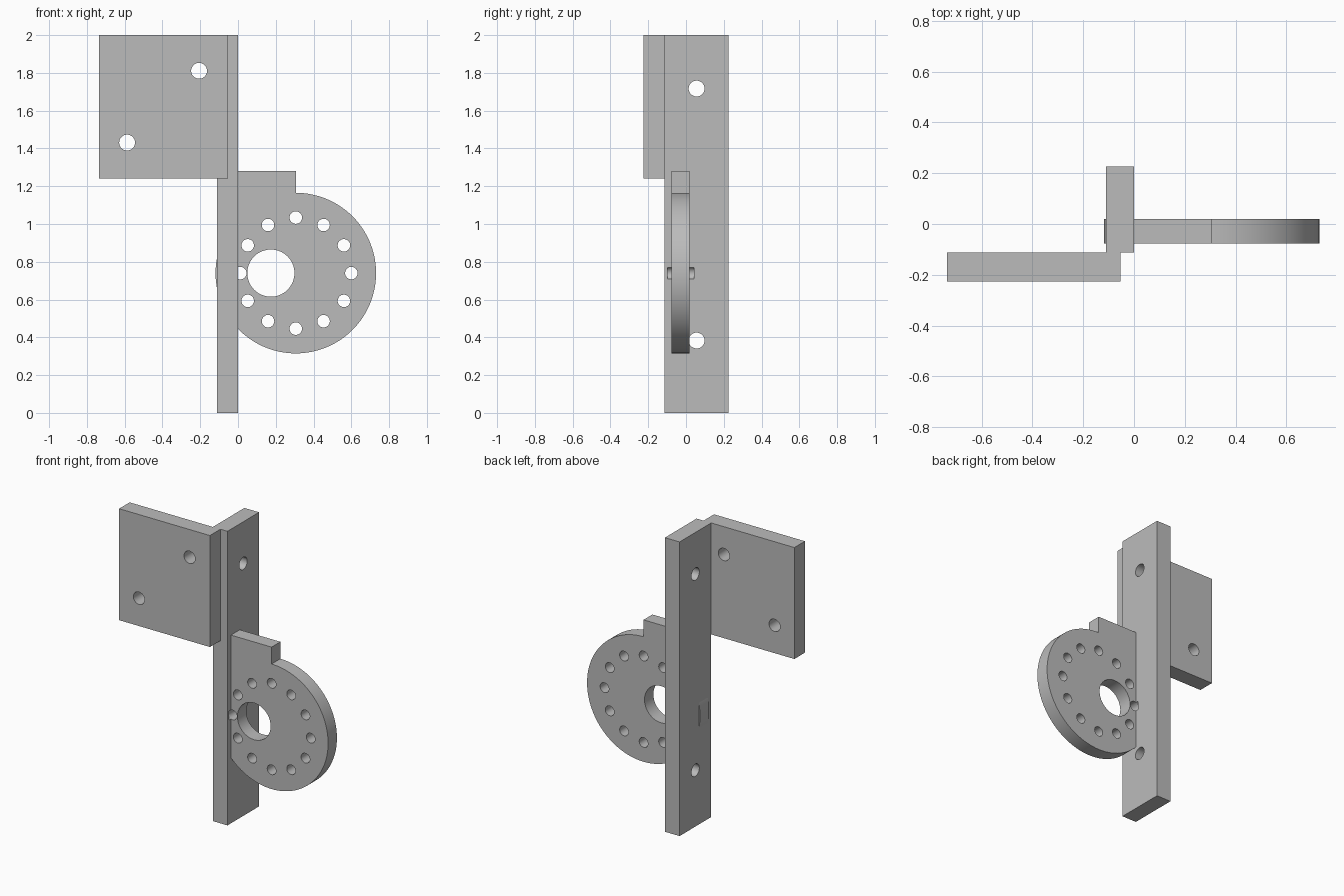
import bpy, bmesh
from math import cos, sin, radians, pi
from mathutils import Matrix, Vector

cube = bpy.data.objects.get("Cube")
if cube:
    bpy.data.objects.remove(cube, do_unlink=True)

GREY = (0.5, 0.5, 0.5, 1)
grey = bpy.data.materials.new("plain grey")
grey.use_nodes = True
grey.diffuse_color = GREY
grey.node_tree.nodes["Principled BSDF"].inputs["Base Color"].default_value = GREY


def finish(bm, name):
    bmesh.ops.recalc_face_normals(bm, faces=bm.faces)
    mesh = bpy.data.meshes.new(name)
    bm.to_mesh(mesh)
    bm.free()
    obj = bpy.data.objects.new(name, mesh)
    bpy.context.collection.objects.link(obj)
    mesh.materials.append(grey)
    return obj


def box(name, low, high):
    low, high = Vector(low), Vector(high)
    bm = bmesh.new()
    bmesh.ops.create_cube(bm, size=1, matrix=Matrix.Translation((low + high) / 2)
                          @ Matrix.Diagonal((high - low).to_4d()))
    return finish(bm, name)


def drill(obj, axis, holes):
    """Cut round holes, each (centre, radius, length), along one axis."""
    turn = Matrix.Rotation(pi / 2, 4, "X" if axis == "Y" else "Y")
    bm = bmesh.new()
    for centre, radius, length in holes:
        bmesh.ops.create_cone(bm, cap_ends=True, segments=40, radius1=radius,
                              radius2=radius, depth=length,
                              matrix=Matrix.Translation(centre) @ turn)
    cutter = finish(bm, "hole_cutter")
    cutter.hide_render = True
    mod = obj.modifiers.new("holes", "BOOLEAN")
    mod.operation, mod.solver, mod.object = "DIFFERENCE", "EXACT", cutter
    select(obj)
    bpy.ops.object.modifier_apply(modifier=mod.name)
    bpy.data.objects.remove(cutter, do_unlink=True)


def select(obj):
    bpy.ops.object.select_all(action="DESELECT")
    obj.select_set(True)
    bpy.context.view_layer.objects.active = obj


# Disc dimensions shared by its outline and hole ring
CX, CZ, R = 0.306, 0.74, 0.425
FRONT, BACK = -0.076, 0.019
MID = (FRONT + BACK) / 2
RING = 0.294
BOLT = 0.042

# Upright bar, nicked by the innermost hole of the disc
upright_bar = box("upright_bar", (-0.11, -0.113, 0), (0, 0.226, 2))
drill(upright_bar, "X", [((-0.055, 0.056, z), BOLT, 0.4) for z in (0.383, 1.717)])
drill(upright_bar, "Y", [((CX - RING, MID, CZ), 0.033, 0.14)])

# Mounting plate
mounting_plate = box("mounting_plate", (-0.736, -0.226, 1.242), (-0.053, -0.113, 2))
drill(mounting_plate, "Y", [((x, -0.17, z), BOLT, 0.4)
                            for x, z in ((-0.206, 1.811), (-0.587, 1.431))])

# Disc with a stop tab, extruded from its outline
outline = [(CX + R * cos(radians(a)), CZ + R * sin(radians(a)))
           for a in range(90, -216, -3)]
outline += [(outline[-1][0], 1.28), (CX, 1.28)]
bm = bmesh.new()
face = bm.faces.new([bm.verts.new((x, FRONT, z)) for x, z in outline])
side = bmesh.ops.extrude_face_region(bm, geom=[face])["geom"]
bmesh.ops.translate(bm, vec=(0, BACK - FRONT, 0),
                    verts=[v for v in side if isinstance(v, bmesh.types.BMVert)])
index_disc = finish(bm, "index_disc")

# Ring of small holes and the large off-centre hole
holes = [((CX + RING * cos(i * pi / 6), MID, CZ + RING * sin(i * pi / 6)), 0.033, 0.14)
         for i in range(12)]
holes.append(((0.174, MID, CZ), 0.125, 0.14))
drill(index_disc, "Y", holes)

for part in (upright_bar, mounting_plate, index_disc):
    select(part)
    bpy.ops.object.shade_smooth_by_angle(angle=radians(30))
